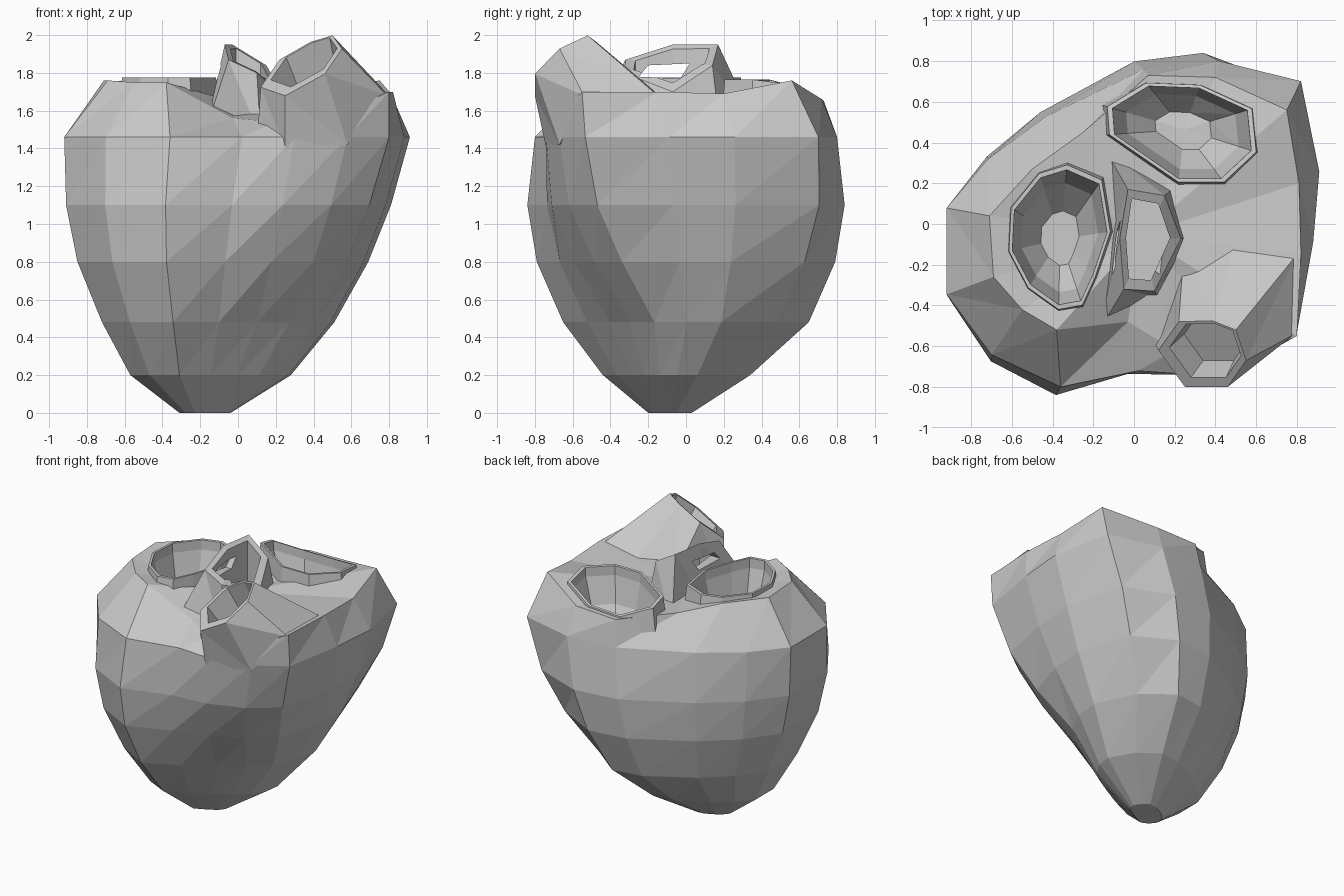
import bpy, bmesh
from mathutils import Vector

cube = bpy.data.objects.get("Cube")
if cube:
    bpy.data.objects.remove(cube, do_unlink=True)

mat = bpy.data.materials.new("stone_grey")
mat.use_nodes = True
GREY = (0.6, 0.6, 0.6, 1)
mat.diffuse_color = GREY
mat.node_tree.nodes["Principled BSDF"].inputs["Base Color"].default_value = GREY


def loft(name, rings, top=None):
    """Skin matching rings and close both ends with a fan."""
    bm = bmesh.new()
    loops = [[bm.verts.new(p) for p in ring] for ring in rings]
    n = len(loops[0])
    for a, b in zip(loops, loops[1:]):
        for i in range(n):
            j = (i + 1) % n
            bm.faces.new((a[i], a[j], b[j]))
            bm.faces.new((a[i], b[j], b[i]))
    for ring, tip in ((loops[0], None), (loops[-1], top)):
        mid = sum((v.co for v in ring), Vector()) / n
        hub = bm.verts.new(tip or mid)
        for i in range(n):
            bm.faces.new((ring[i], ring[(i + 1) % n], hub))
    bmesh.ops.recalc_face_normals(bm, faces=bm.faces)
    mesh = bpy.data.meshes.new(name)
    bm.to_mesh(mesh)
    bm.free()
    mesh.materials.append(mat)
    obj = bpy.data.objects.new(name, mesh)
    bpy.context.collection.objects.link(obj)
    return obj


def combine(target, other, operation):
    """Apply a boolean and drop the helper."""
    mod = target.modifiers.new(other.name, 'BOOLEAN')
    mod.operation, mod.object, mod.solver = operation, other, 'EXACT'
    bpy.context.view_layer.objects.active = target
    bpy.ops.object.modifier_apply(modifier=mod.name)
    bpy.data.objects.remove(other, do_unlink=True)


def resize(points, factor, height):
    """Scale an outline about its middle; height is a function of x and y."""
    cx = sum(p[0] for p in points) / len(points)
    cy = sum(p[1] for p in points) / len(points)
    out = []
    for p in points:
        x, y = cx + (p[0] - cx) * factor, cy + (p[1] - cy) * factor
        out.append((x, y, height(x, y)))
    return out


# Body: the wide outline turns into a low one with cut corners further down
wide = [(-.92, .07), (-.92, -.36), (-.7, -.66), (-.36, -.82), (.02, -.74),
        (.3, -.76), (.58, -.69), (.8, -.55), (.88, -.1), (.91, .25),
        (.82, .7), (.42, .8), (.05, .76), (-.44, .52), (-.72, .31)]
low = wide[:4] + [(0, -.66), (.3, -.5), (.55, -.36), (.75, -.2), (.88, 0),
                  (.91, .22), (.7, .58), (.38, .8)] + wide[12:]
# Each level: height, share of the low outline, x range, y range
levels = [(0, 1, -.31, -.04, -.2, .03), (.2, 1, -.57, .28, -.44, .34),
          (.48, .95, -.72, .51, -.65, .65), (.8, .55, -.85, .69, -.79, .79),
          (1.1, .25, -.91, .81, -.84, .84), (1.46, 0, -.92, .91, -.8, .8)]
crown = [(-.71, .04, 1.76), (-.69, -.26, 1.76), (-.55, -.42, 1.75), (-.38, -.52, 1.75),
         (-.03, -.48, 1.56), (.2, -.62, 1.54), (.58, -.66, 1.6), (.8, -.55, 1.7),
         (.82, -.15, 1.7), (.81, .2, 1.69), (.75, .56, 1.76), (.4, .72, 1.66),
         (.07, .73, 1.65), (-.25, .45, 1.68), (-.5, .27, 1.75)]
rings = []
for z, share, x0, x1, y0, y1 in levels:
    ring = []
    for w, l in zip(wide, low):
        x, y = Vector(w).lerp(Vector(l), share)
        ring.append((x0 + (x + .92) / 1.83 * (x1 - x0),
                     y0 + (y + .82) / 1.62 * (y1 - y0), z))
    rings.append(ring)
body = loft("heart_body", rings + [crown], top=(.04, -.05, 1.63))

# Two open chambers with thin rims; the back one slopes down behind
right_rim = [(-.46, .23), (-.33, .27), (-.17, .2), (-.13, -.04), (-.2, -.25),
             (-.26, -.38), (-.37, -.4), (-.51, -.3), (-.6, -.13), (-.59, .07)]
back_rim = [(-.11, .57), (.07, .68), (.32, .67), (.56, .56), (.58, .36),
            (.43, .22), (.22, .22), (-.1, .44)]


def right_top(x, y):
    return 1.775


def back_top(x, y):
    return 1.765 - .6 * max(0, y - .52)


cavities = []
for side, rim, lip in (("right", right_rim, right_top), ("back", back_rim, back_top)):
    collar = [resize(rim, f, lambda x, y: lip(x, y) - drop)
              for f, drop in ((1.16, .25), (1.06, 0))]
    combine(body, loft(side + "_collar", collar), 'UNION')
    bowl = [resize(rim, f, lambda x, y: lip(x, y) - drop)
            for f, drop in ((.4, .42), (.8, .26), (.98, .07), (1, -.1))]
    cavities.append(loft(side + "_cavity", bowl))

# Front vessel: sloping mouth with a broad skirt running into the shoulder
mouth = [(.12, -.62), (.22, -.48), (.385, -.475), (.5, -.52),
         (.55, -.67), (.46, -.8), (.25, -.8)]
skirt = [(.1, -.58, 1.42), (.24, -.2, 1.56), (.5, -.08, 1.63), (.8, -.15, 1.68),
         (.79, -.54, 1.68), (.58, -.67, 1.42), (.25, -.74, 1.4)]


def slope(x, y):
    return 1.85 + .55 * (x - .36) + .65 * (y + .63)


combine(body, loft("front_vessel", [skirt, resize(mouth, 1, slope)]), 'UNION')
floor = [(x + .06, y + .08, z - .14) for x, y, z in resize(mouth, .72, slope)]
cavities.append(loft("front_cavity", [
    floor, resize(mouth, .84, lambda x, y: slope(x, y) + .05)]))

# Middle vessel: narrow leaning stub with a window in its side
stub_top = [(-.03, .17, 1.95), (.15, .14, 1.84), (.23, -.07, 1.7), (.1, -.33, 1.8),
            (-.05, -.32, 1.87), (-.07, -.07, 1.95)]
stub_base = [(-.15, .38, 1.5), (.2, .18, 1.5), (.28, -.07, 1.5), (.12, -.36, 1.45),
             (-.17, -.52, 1.5), (-.12, -.07, 1.5)]
stub = loft("middle_vessel", [stub_base, stub_top])
combine(stub, loft("side_window", [[(x, y, z) for y, z in
        ((-.25, 1.78), (-.03, 1.77), (.02, 1.85), (-.2, 1.84))]
        for x in (-.3, .3)]), 'DIFFERENCE')
combine(body, stub, 'UNION')
inner = [(.04 + (x - .04) * .72, -.06 + (y + .06) * .8, z) for x, y, z in stub_top]
cavities.append(loft("middle_cavity", [
    [(x, y, 1.62) for x, y, z in inner],
    [(x, y, z + .06) for x, y, z in inner]]))

# Hollow out every opening
for cavity in cavities:
    combine(body, cavity, 'DIFFERENCE')
for face in body.data.polygons:
    face.use_smooth = False
    face.material_index = 0
